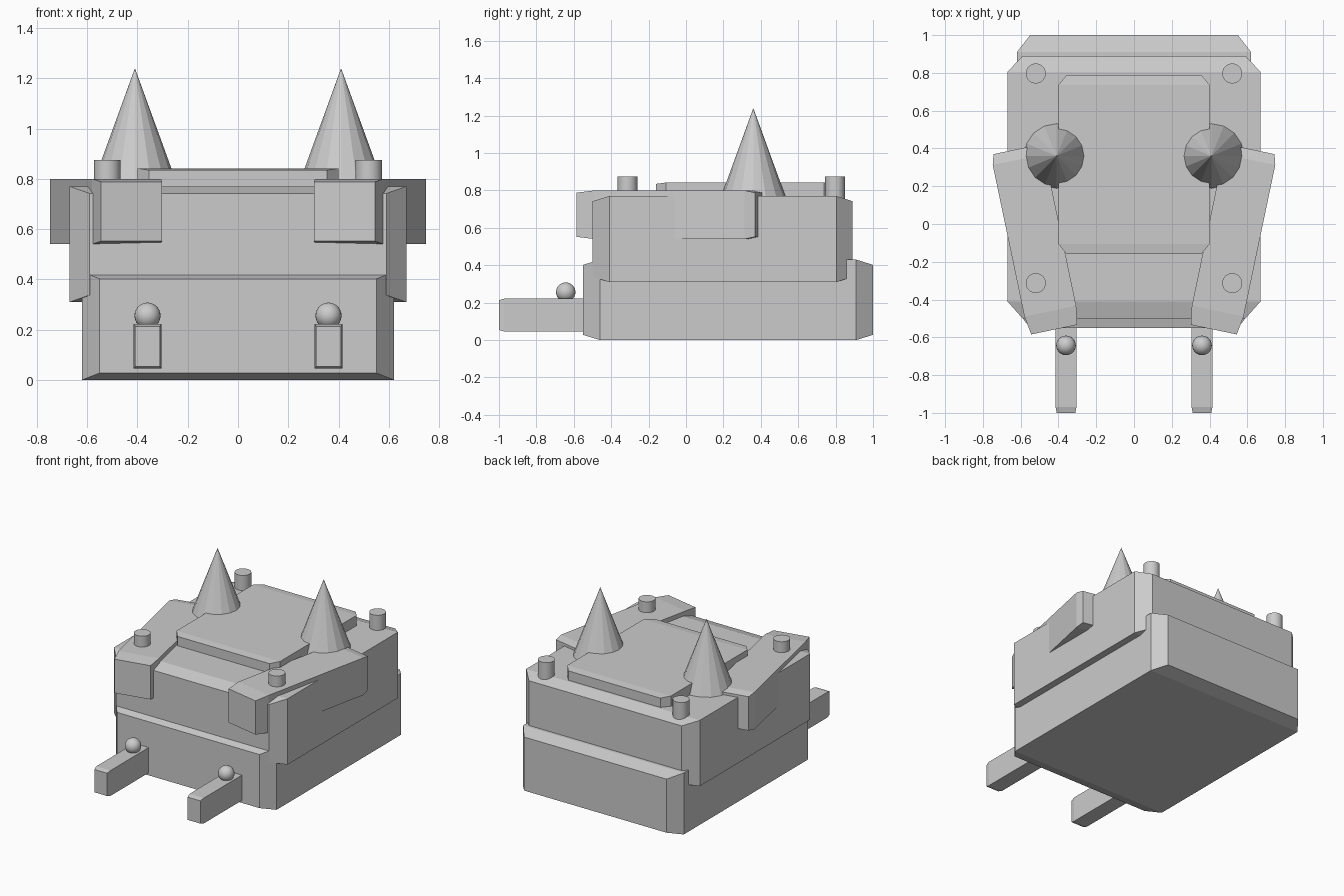
import bpy, bmesh, math

if "Cube" in bpy.data.objects:
    bpy.data.objects.remove(bpy.data.objects["Cube"])


def tapered_box(name, hx, y, z, front, back, bx, bz, loc=(0, 0, 0), rot=0):
    """Box along y whose front and back ends are chamfered to smaller faces."""
    bm = bmesh.new()
    y0, y1 = y
    z0, z1 = z
    rings = []
    for yy, end in ((y0, True), (y0 + front, False), (y1 - back, False), (y1, True)):
        w = hx - bx if end else hx
        dz = bz if end else 0
        a, b = z0 + dz, z1 - dz
        rings.append([bm.verts.new(c) for c in
                      ((-w, yy, a), (w, yy, a), (w, yy, b), (-w, yy, b))])
    for r, s in zip(rings, rings[1:]):
        for i in range(4):
            j = (i + 1) % 4
            bm.faces.new((r[i], r[j], s[j], s[i]))
    bm.faces.new(rings[0])
    bm.faces.new(rings[-1][::-1])
    bmesh.ops.recalc_face_normals(bm, faces=bm.faces[:])
    mesh = bpy.data.meshes.new(name)
    bm.to_mesh(mesh)
    bm.free()
    ob = bpy.data.objects.new(name, mesh)
    bpy.context.collection.objects.link(ob)
    ob.location = loc
    ob.rotation_euler.z = rot
    return ob


def name_and_smooth(name, smooth=True):
    ob = bpy.context.object
    ob.name = name
    if smooth:
        bpy.ops.object.shade_smooth_by_angle(angle=math.radians(40))


# Main body: lower block, upper block and raised top panel
tapered_box("lower_body", 0.62, (-0.55, 1.0), (0, 0.43), 0.09, 0.09, 0.07, 0.028)
tapered_box("upper_body", 0.67, (-0.50, 0.89), (0.31, 0.77), 0.09, 0.085, 0.08, 0.028)
tapered_box("top_panel", 0.40, (-0.16, 0.79), (0.72, 0.842), 0.053, 0.053, 0.045, 0.007)

for side, label in ((-1, "left"), (1, "right")):
    # Angled shoulder beam
    tapered_box("shoulder_beam_" + label, 0.14, (-0.51, 0.465), (0.54, 0.80), 0.10, 0.055,
                0.016, 0.012, (side * 0.527, -0.06, 0), -side * math.radians(11.8))
    # Front prong with a ball on top
    tapered_box("front_prong_" + label, 0.055, (-1.0, -0.45), (0.045, 0.222), 0.03, 0.03,
                0.006, 0.009, (side * 0.36, 0, 0))
    bpy.ops.mesh.primitive_uv_sphere_add(segments=24, ring_count=12, radius=0.052,
                                         location=(side * 0.36, -0.643, 0.256))
    name_and_smooth("prong_ball_" + label)
    # Spike
    bpy.ops.mesh.primitive_cone_add(vertices=16, radius1=0.175, radius2=0, depth=0.48,
                                    location=(side * 0.41, 0.36, 1.0))
    name_and_smooth("spike_" + label, False)
    # Corner pegs
    for y, end in ((-0.313, "front"), (0.797, "back")):
        bpy.ops.mesh.primitive_cylinder_add(vertices=24, radius=0.053, depth=0.175,
                                            location=(side * 0.52, y, 0.788))
        name_and_smooth(f"corner_peg_{end}_{label}")
